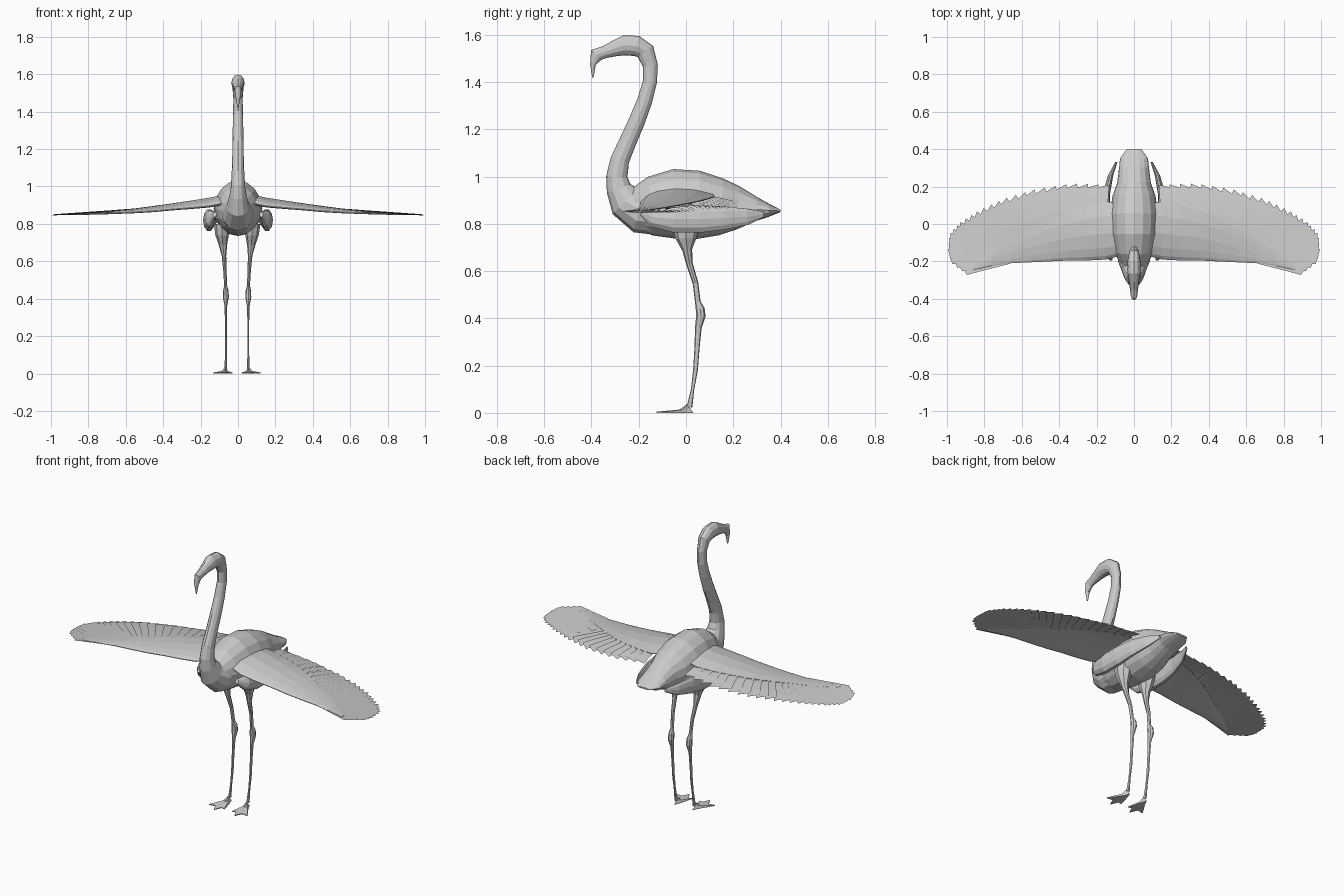
import bpy, bmesh, math
from mathutils import Vector


def make(name, verts, faces, mirror=False, fix=True):
    me = bpy.data.meshes.new(name)
    me.from_pydata([tuple(v) for v in verts], [], faces)
    if fix:
        bm = bmesh.new()
        bm.from_mesh(me)
        bmesh.ops.recalc_face_normals(bm, faces=bm.faces)
        bm.to_mesh(me)
        bm.free()
    ob = bpy.data.objects.new(name, me)
    bpy.context.collection.objects.link(ob)
    if mirror:
        ob.modifiers.new("Mirror", 'MIRROR').use_mirror_merge = False
    return ob


def skin(rings):
    """Join equal-length rings of points into a closed tube."""
    n, verts, faces = len(rings[0]), [], []
    for r in rings:
        verts += r
    for i in range(len(rings) - 1):
        for k in range(n):
            a, b = i * n + k, i * n + (k + 1) % n
            faces.append((a, b, b + n, a + n))
    faces += [tuple(range(n)), tuple(range(len(verts) - n, len(verts)))]
    return verts, faces


def loft(name, path, sides=12, mirror=False):
    """Path rows: x, y, z, radius across x, radius in the side plane."""
    c = [Vector(p[:3]) for p in path]
    rings = []
    for i, p in enumerate(path):
        t = c[min(i + 1, len(c) - 1)] - c[max(i - 1, 0)]
        t.x = 0
        u = Vector((1, 0, 0))
        v = t.normalized().cross(u)
        rings.append([c[i] + u * p[3] * math.cos(a) + v * p[4] * math.sin(a)
                      for a in (2 * math.pi * k / sides for k in range(sides))])
    return make(name, *skin(rings), mirror)


def lerp_path(pts, u):
    i = min(int(u), len(pts) - 2)
    return Vector(pts[i]).lerp(Vector(pts[i + 1]), u - i)


def by_x(table, x):
    for a, b in zip(table, table[1:]):
        if x <= b[0]:
            return a[1] + (b[1] - a[1]) * max(0, (x - a[0]) / (b[0] - a[0]))
    return table[-1][1]


# Body with flattened tail
loft("body", [(0, *p) for p in [
    (-.27, .88, .03, .05), (-.22, .87, .07, .09), (-.15, .875, .105, .125),
    (-.05, .885, .125, .147), (.05, .88, .13, .145), (.15, .872, .115, .12),
    (.22, .868, .09, .092), (.30, .862, .08, .05), (.35, .857, .075, .028),
    (.40, .855, .04, .005)]], 16)

# Curved neck, head and hooked beak in one sweep
loft("neck_and_head", [(0, y, z, rx, rv) for y, z, rv, rx in [
    (-.10, .86, .11, .10), (-.20, .862, .10, .085), (-.255, .895, .077, .062),
    (-.285, .95, .053, .046), (-.293, 1.0, .045, .038), (-.28, 1.07, .04, .034),
    (-.25, 1.14, .037, .031), (-.21, 1.23, .035, .03), (-.175, 1.32, .032, .028),
    (-.153, 1.40, .030, .026), (-.151, 1.47, .032, .025), (-.172, 1.53, .04, .03),
    (-.21, 1.553, .044, .036), (-.26, 1.556, .043, .035), (-.30, 1.543, .034, .028),
    (-.345, 1.527, .026, .022), (-.38, 1.515, .030, .018),
    (-.394, 1.475, .012, .013), (-.394, 1.42, .003, .003)]], 12)

# Flank feather pads hanging beside the body
loft("flank_feathers", [
    (.125, -.19, .85, .01, .015), (.145, -.14, .83, .028, .045),
    (.155, -.05, .82, .032, .06), (.155, .06, .82, .028, .06),
    (.148, .16, .825, .02, .052), (.125, .26, .83, .014, .036),
    (.095, .33, .84, .006, .012)], 10, True)

# Legs: feathered thigh, thin shank, swollen joint
legs = loft("legs", [
    (.08, .0, .80, .045, .06), (.08, .0, .74, .036, .045),
    (.076, .005, .69, .023, .021), (.07, .015, .63, .012, .014),
    (.065, .04, .55, .009, .012), (.061, .05, .47, .008, .012),
    (.06, .06, .44, .015, .019), (.06, .063, .41, .016, .020),
    (.06, .052, .36, .007, .014), (.06, .047, .28, .005, .011),
    (.06, .04, .18, .005, .010), (.06, .028, .10, .005, .007),
    (.06, .015, .025, .007, .012)], 8, True)
legs.location.x = -.005

# Webbed feet
outline = [(0, .03), (-.012, 0), (-.035, -.085), (-.012, -.08), (.008, -.125),
           (.028, -.08), (.068, -.085), (.014, 0)]
n = len(outline)
fv = [(.06, .014, .045)]
fv += [(.06 + x * .3, .01 + y * .3, .014) for x, y in outline]
fv += [(.06 + x, y, .005) for x, y in outline]
fv += [(.06 + x, y, 0) for x, y in outline] + [(.06, -.02, 0)]
ff = []
for k in range(n):
    a, b = 1 + k, 1 + (k + 1) % n
    ff += [(0, a, b), (a, a + n, b + n, b), (a + n, a + 2 * n, b + 2 * n, b + n),
           (a + 2 * n, 3 * n + 1, b + 2 * n)]
make("feet", fv, ff, True).location.x = -.005

# Wing height: droops outwards, arched from front to back
HEIGHT = [(.08, .92), (.15, .908), (.30, .893), (.50, .873), (.70, .862), (1.0, .848)]


def wing_z(x, y):
    t = min(max((y + .2) / .42, 0), 1)
    return by_x(HEIGHT, x) + max(0, 1 - x) * (.04 * math.sin(math.pi * t) - .018)


# Wing arm and covert panel with rounded leading edge
stations = [(.07, -.17, .11, .026), (.15, -.19, .12, .022), (.25, -.195, .10, .018),
            (.35, -.195, .07, .014), (.45, -.20, .03, .012), (.56, -.205, -.03, .009),
            (.66, -.21, -.09, .007), (.76, -.225, -.15, .005), (.86, -.245, -.22, .003)]
chord = [0, .06, .2, .45, .75, 1]
rings = []
for x, y0, y1, th in stations:
    top, low = [], []
    for t in chord:
        y = y0 + (y1 - y0) * t
        h = th * 1.9 * math.sqrt(t) * (1 - t) + .002
        top.append(Vector((x, y, wing_z(x, y) + h)))
        low.append(Vector((x, y, wing_z(x, y) - h)))
    rings.append(top + low[::-1])
make("wing_coverts", *skin(rings), True)

# Flight feathers fanned along the trailing edge and tip
tips = [(.17, .205), (.36, .205), (.55, .17), (.71, .115), (.84, .05),
        (.935, -.015), (.99, -.08), (.992, -.18), (.91, -.25)]
bases = [(.17, -.05), (.30, -.06), (.43, -.08), (.53, -.11), (.60, -.14),
         (.64, -.16), (.66, -.175), (.67, -.19), (.67, -.20)]
verts, faces = [], []
COUNT = 28
for i in range(COUNT):
    u = 8 * i / (COUNT - 1)
    b, t = lerp_path(bases, u), lerp_path(tips, u)
    d = (t - b).normalized()
    side = Vector((d.y, -d.x))
    wide = .037 - .0015 * u
    s = len(verts)
    for k in range(5):
        f = k / 4
        w = wide * (.55 + .45 * f)
        for e in (-1, 1):
            p = b.lerp(t, f) + side * e * w
            if k == 4:
                p += d * (-.012 if e > 0 else .004)
            verts.append((p.x, p.y, wing_z(p.x, p.y) + e * .003))
    faces += [(s + 2 * k, s + 2 * k + 1, s + 2 * k + 3, s + 2 * k + 2) for k in range(4)]
make("flight_feathers", verts, faces, True, False)
